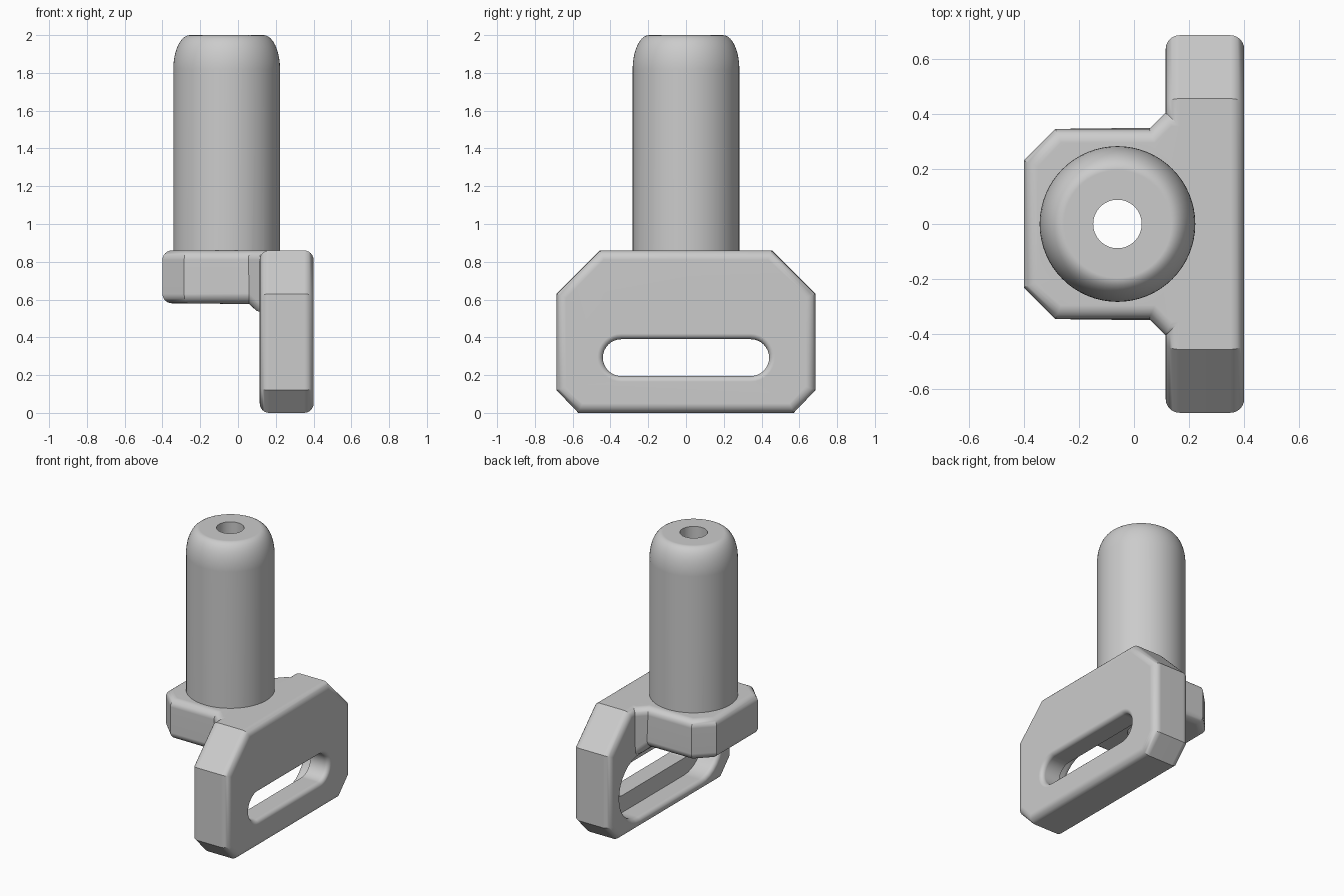
import bpy, bmesh, math
from mathutils import Vector

if "Cube" in bpy.data.objects:
    bpy.data.objects.remove(bpy.data.objects["Cube"], do_unlink=True)

# Single plain grey material
grey = bpy.data.materials.new("plain grey")
grey.use_nodes = True
grey.diffuse_color = (0.6, 0.6, 0.6, 1)
grey.node_tree.nodes["Principled BSDF"].inputs["Base Color"].default_value = (0.6, 0.6, 0.6, 1)

EDGE = 0.05          # rounding of the bracket edges
TOP = 0.86           # upper face of the bracket
INNER, OUTER = 0.115, 0.40   # faces of the upright plate
POST_X = -0.06


def loft(name, rings, bevel_rule=None):
    """Skin equal-length rings, cap the ends, round the edges picked by the rule."""
    bm = bmesh.new()
    loops = [[bm.verts.new(p) for p in ring] for ring in rings]
    n = len(loops[0])
    for a, b in zip(loops, loops[1:]):
        for i in range(n):
            j = (i + 1) % n
            bm.faces.new((a[i], a[j], b[j], b[i]))
    bm.faces.new(loops[0][::-1])
    bm.faces.new(loops[-1])
    bmesh.ops.recalc_face_normals(bm, faces=bm.faces)
    if bevel_rule:
        edges = [e for e in bm.edges if bevel_rule(e.verts[0].co, e.verts[1].co)]
        bmesh.ops.bevel(bm, geom=edges, offset=EDGE, segments=6, profile=0.5,
                        affect='EDGES', clamp_overlap=False)
    mesh = bpy.data.meshes.new(name)
    bm.to_mesh(mesh)
    bm.free()
    mesh.materials.append(grey)
    ob = bpy.data.objects.new(name, mesh)
    bpy.context.collection.objects.link(ob)
    return ob


def combine(target, other, operation):
    """Apply a boolean and drop the used part."""
    other.hide_render = True
    mod = target.modifiers.new("join", 'BOOLEAN')
    mod.operation, mod.solver, mod.object = operation, 'EXACT', other
    bpy.context.view_layer.objects.active = target
    bpy.ops.object.modifier_apply(modifier=mod.name)
    bpy.data.objects.remove(other, do_unlink=True)


def circle(r, z, n=64):
    return [(POST_X + r * math.cos(2 * math.pi * i / n),
             r * math.sin(2 * math.pi * i / n), z) for i in range(n)]


def stadium(x, r, half=0.3425, z=0.2925, n=16):
    ring = []
    for side in (0, 1):
        for i in range(n + 1):
            a = math.pi * (i / n + side) - math.pi / 2
            ring.append((x, (half if side == 0 else -half) + r * math.cos(a), z + r * math.sin(a)))
    return ring


def flare(x, r, direction, size=0.03, steps=5):
    """Rounded mouth of a slot, as (x, radius) pairs from wall to face."""
    pairs = []
    for i in range(steps + 1):
        a = math.pi / 2 * i / steps
        pairs.append((x + direction * size * (math.sin(a) - 1), r + size * (1 - math.cos(a))))
    return pairs + [(x + direction * 0.05, r + size)]


# Upright plate with clipped corners
half_outline = [(0.57, 0), (0.685, 0.12), (0.685, 0.63), (0.455, TOP)]
outline = half_outline + [(-y, z) for y, z in reversed(half_outline)]
bracket = loft("bracket", [[(x, y, z) for y, z in outline] for x in (INNER, OUTER)],
               lambda a, b: abs(a.x - b.x) < 0.01)

# Horizontal shelf, flaring where it meets the plate
sections = [(-0.40, 0.23, 0.58), (-0.285, 0.345, 0.58), (0.055, 0.345, 0.58),
            (INNER, 0.405, 0.52), (0.25, 0.405, 0.52)]
shelf = loft("shelf", [[(x, -w, lo), (x, w, lo), (x, w, TOP), (x, -w, TOP)]
                       for x, w, lo in sections],
             lambda a, b: abs(a.z - b.z) < 0.1 and (abs(a.x - b.x) > 0.01 or a.x < -0.39))
combine(bracket, shelf, 'UNION')

# Round post with an elliptical shoulder
R, FLAT, SHOULDER = 0.2825, 0.195, 0.18
rings = [circle(R, 0.7)]
for i in range(11):
    a = math.pi / 2 * i / 10
    rings.append(circle(FLAT + (R - FLAT) * math.cos(a), 2 - SHOULDER + SHOULDER * math.sin(a)))
combine(bracket, loft("post", rings), 'UNION')

# Bore down the post and through the shelf
combine(bracket, loft("bore_cutter", [circle(0.088, 0.3), circle(0.088, 2.2)]), 'DIFFERENCE')

# Long slot, stepped wider on the inner side
step_x = 0.255
profile = (flare(INNER, 0.2175, -1)[::-1] + [(step_x, 0.2175), (step_x, 0.0975)]
           + flare(OUTER, 0.0975, 1))
combine(bracket, loft("slot_cutter", [stadium(x, r) for x, r in profile]), 'DIFFERENCE')

# Smooth shading with crisp corners
bpy.ops.object.select_all(action='DESELECT')
bracket.select_set(True)
bpy.context.view_layer.objects.active = bracket
bpy.ops.object.shade_smooth_by_angle(angle=math.radians(30))
normals = bracket.modifiers.new("even shading", 'WEIGHTED_NORMAL')
normals.keep_sharp = True
bracket.name = "bracket_with_post"
